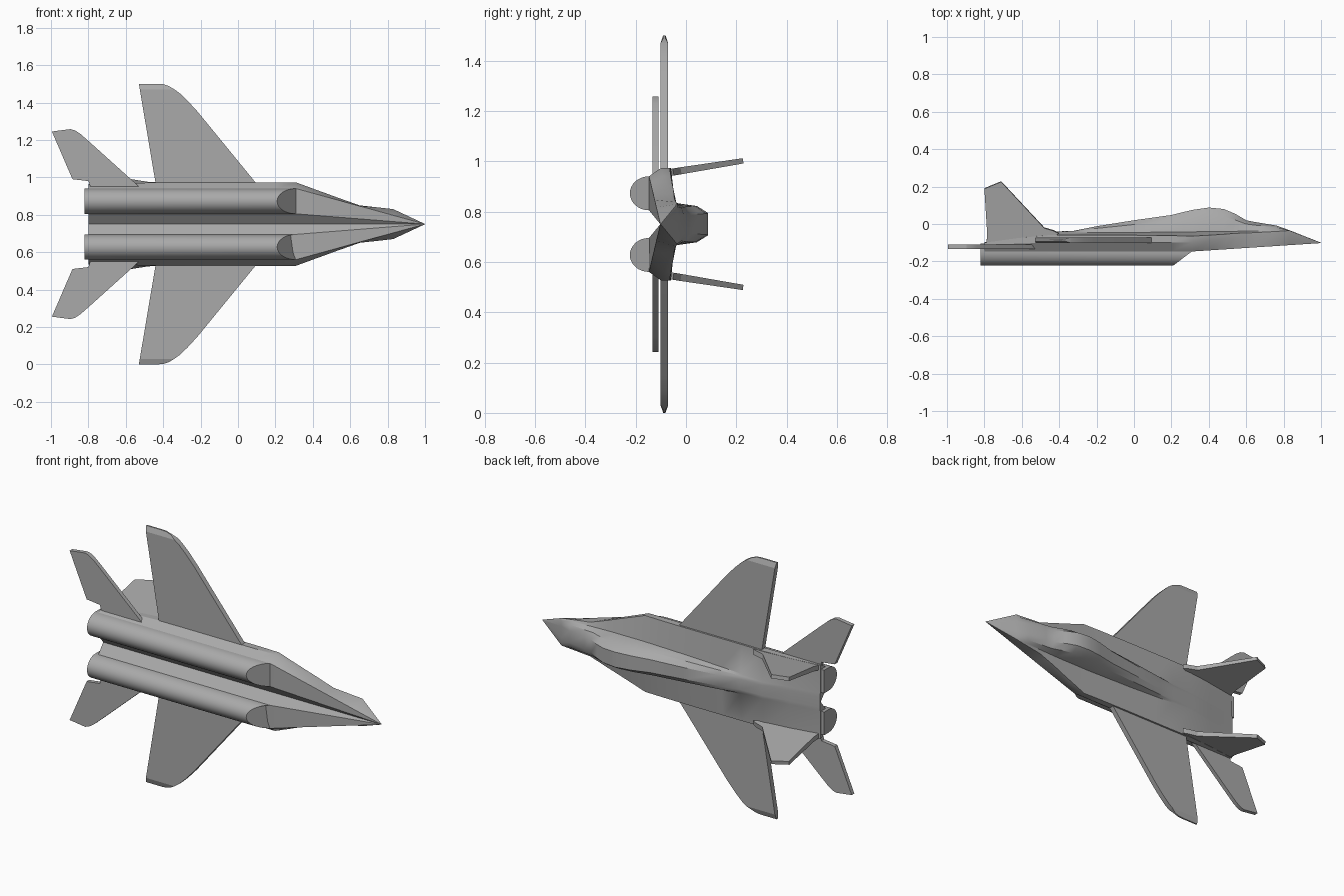
import bpy, bmesh, math
from mathutils import Vector

MID = 0.75  # height of the aircraft centreline: it rests on one wingtip

grey = bpy.data.materials.new("airframe grey")
grey.diffuse_color = (0.40, 0.40, 0.40, 1)


def finish(name, bm, angle=30):
    bmesh.ops.remove_doubles(bm, verts=bm.verts, dist=0.0004)
    bmesh.ops.recalc_face_normals(bm, faces=bm.faces)
    me = bpy.data.meshes.new(name)
    bm.to_mesh(me)
    bm.free()
    ob = bpy.data.objects.new(name, me)
    bpy.context.collection.objects.link(ob)
    me.materials.append(grey)
    bpy.ops.object.select_all(action='DESELECT')
    ob.select_set(True)
    bpy.context.view_layer.objects.active = ob
    bpy.ops.object.shade_smooth_by_angle(angle=math.radians(angle))
    return ob


def loft(name, rings, angle=30):
    """Skin a list of equal closed rings and cap both ends."""
    bm = bmesh.new()
    rows = [[bm.verts.new(p) for p in ring] for ring in rings]
    n = len(rows[0])
    for a, b in zip(rows, rows[1:]):
        for i in range(n):
            j = (i + 1) % n
            bm.faces.new((a[i], a[j], b[j], b[i]))
    for end in (rows[0], rows[-1]):
        bm.faces.new(end)
    return finish(name, bm, angle)


# Fuselage: x, chine half width, lower chine y, upper chine y,
# hump base half width, hump base y, hump top half width, hump top y
stations = [
    (-0.80, 0.215, -0.110, -0.100, 0.060, -0.098, 0.030, -0.097),
    (-0.62, 0.218, -0.105, -0.075, 0.060, -0.073, 0.030, -0.071),
    (-0.46, 0.222, -0.100, -0.060, 0.055, -0.046, 0.030, -0.042),
    (-0.32, 0.223, -0.100, -0.060, 0.060, -0.045, 0.030, -0.036),
    (-0.20, 0.223, -0.100, -0.060, 0.066, -0.045, 0.032, -0.012),
    (0.00, 0.223, -0.100, -0.060, 0.074, -0.045, 0.034, 0.020),
    (0.20, 0.223, -0.100, -0.062, 0.080, -0.043, 0.038, 0.048),
    (0.31, 0.223, -0.100, -0.065, 0.083, -0.042, 0.042, 0.075),
    (0.40, 0.190, -0.090, -0.060, 0.084, -0.040, 0.044, 0.088),
    (0.48, 0.161, -0.080, -0.055, 0.084, -0.040, 0.042, 0.080),
    (0.54, 0.139, -0.072, -0.050, 0.084, -0.039, 0.040, 0.055),
    (0.60, 0.118, -0.064, -0.048, 0.083, -0.038, 0.038, 0.020),
    (0.65, 0.100, -0.057, -0.046, 0.082, -0.037, 0.036, 0.010),
    (0.76, 0.088, -0.044, -0.040, 0.080, -0.036, 0.034, -0.008),
    (0.83, 0.080, -0.036, -0.035, 0.078, -0.034, 0.034, -0.033),
    (0.999, 0.001, -0.101, -0.100, 0.0008, -0.100, 0.0004, -0.0995),
]
rings = []
for x, cw, cl, cu, bw, by, tw, ty in stations:
    k = min(1, max(0.003, (1 - x) / 0.69))      # belly narrows towards the nose
    belly = -0.102 - 0.045 * k
    half = [(0.055 * k, belly), (0.19 * k, belly), (cw, cl), (cw, cu), (bw, by),
            (bw + (tw - bw) * 0.3, by + (ty - by) * 0.65), (tw, ty)]
    ring = [(x, -0.102, MID)] + [(x, y, MID + w) for w, y in half]
    ring += [(x, y, MID - w) for w, y in reversed(half)]
    rings.append(ring)
loft("fuselage", rings)


# Engine nacelles with raked intakes
def nacelle(name, side):
    prof = [(0.19, -0.105), (0.19, -0.147)]
    for i in range(1, 16):
        a = math.pi * i / 16
        prof.append((0.1225 + 0.0675 * math.cos(a), -0.147 - 0.076 * math.sin(a)))
    prof += [(0.055, -0.147), (0.055, -0.105)]
    rear = [(-0.82, y, MID + side * w) for w, y in prof]
    front = [(0.309 - 0.1 * max(0, (-0.147 - y) / 0.076), y, MID + side * w) for w, y in prof]
    loft(name, [rear, front], 35)


# Flat surfaces: outline of (x, span, height), thickness along an axis,
# with points past the bevel line pinched to a thin tip
def panel(name, outline, thick, tip, side, axis):
    rings = []
    for s in (-1, 1):
        ring = []
        for x, w, y, t in outline:
            off = axis * (s * thick / 2 * (tip if t else 1))
            ring.append((x + off.x, y + off.y, MID + side * (w + off.z)))
        rings.append(ring)
    loft(name, rings, 20)


UP = Vector((0, 1, 0))
OUT = Vector((0, -0.16, 1)).normalized()
wing_in = [(0.10, 0.215), (-0.215, 0.60), (-0.27, 0.66), (-0.312, 0.70), (-0.34, 0.72),
           (-0.525, 0.72), (-0.44, 0.215)]
wing_tip = [(-0.34, 0.72), (-0.37, 0.738), (-0.40, 0.748), (-0.43, 0.75), (-0.53, 0.75), (-0.525, 0.72)]
tail = [(-0.53, 0.20), (-0.55, 0.22), (-0.80, 0.445), (-0.84, 0.48), (-0.87, 0.50), (-0.895, 0.508),
        (-0.995, 0.495), (-0.885, 0.24), (-0.80, 0.23), (-0.79, 0.20)]
# Fin outline in x and height; the span follows the outward cant
fin = [(-0.40, -0.050), (-0.43, -0.035), (-0.48, -0.020), (-0.71, 0.227), (-0.80, 0.190),
       (-0.785, -0.05), (-0.79, -0.12), (-0.55, -0.12)]

for label, side in (("upper", 1), ("lower", -1)):
    nacelle(label + "_engine_nacelle", side)
    panel(label + "_wing", [(x, w, -0.086, 0) for x, w in wing_in], 0.030, 1, side, UP)
    panel(label + "_wingtip", [(x, w, -0.086, w > 0.73) for x, w in wing_tip], 0.030, 0.3, side, UP)
    panel(label + "_tailplane", [(x, w, -0.122, 0) for x, w in tail], 0.024, 1, side, UP)
    panel(label + "_fin", [(x, 0.212 + 0.16 * (y + 0.02), y, y > 0.1) for x, y in fin],
          0.028, 0.75, side, OUT)
